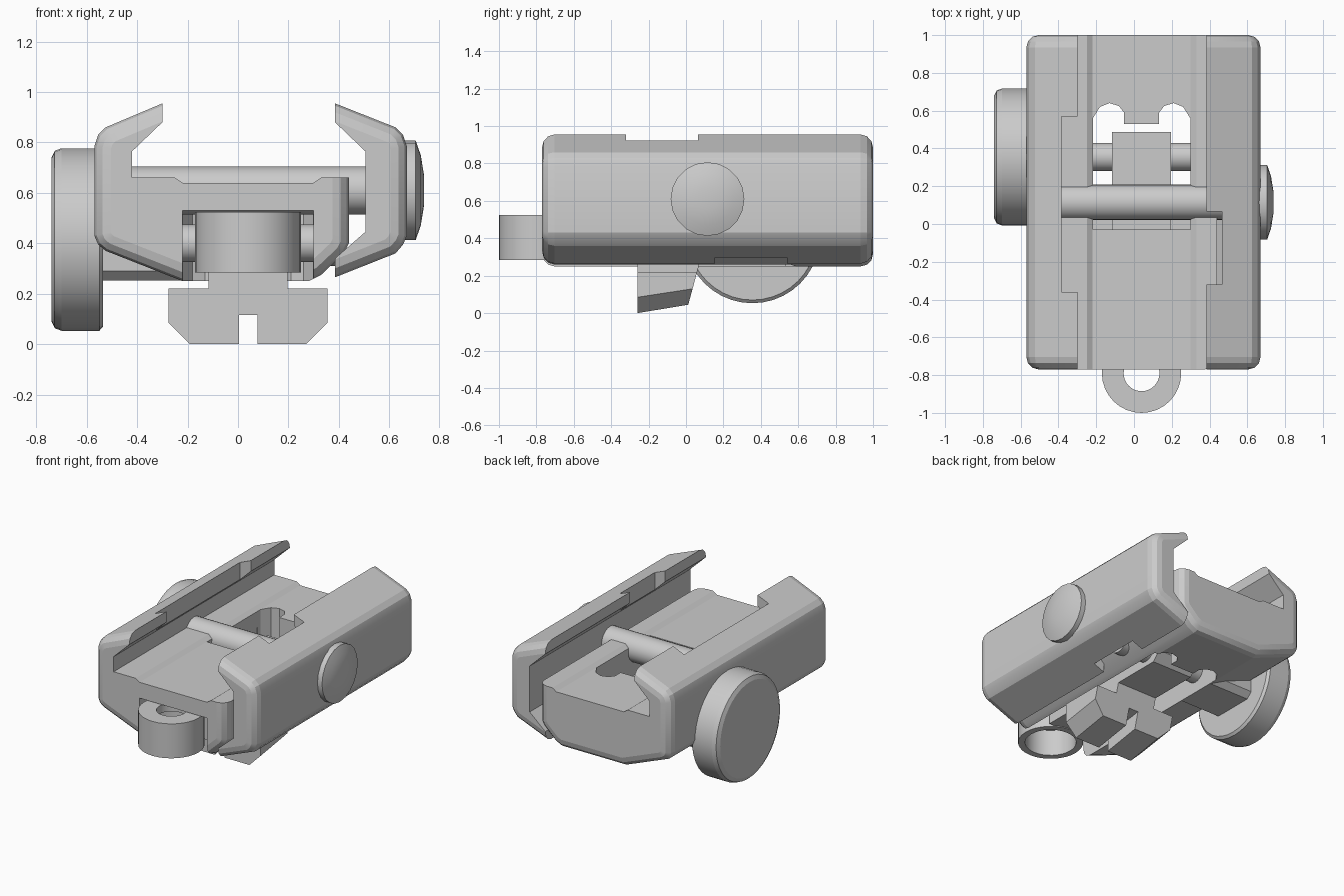
import bpy, bmesh, math
from mathutils import Vector

old = bpy.data.objects.get("Cube")
if old:
    bpy.data.objects.remove(old, do_unlink=True)

metal = bpy.data.materials.new("grey_metal")
metal.use_nodes = True
colour = (0.6, 0.6, 0.6, 1)
metal.diffuse_color = colour
metal.node_tree.nodes["Principled BSDF"].inputs["Base Color"].default_value = colour

Y0, Y1 = -0.77, 1.0      # ends of the rail clamp
MID = 0.04               # x of the lever's centre line


def activate(ob):
    bpy.ops.object.select_all(action='DESELECT')
    ob.select_set(True)
    bpy.context.view_layer.objects.active = ob


def smooth(ob):
    activate(ob)
    bpy.ops.object.shade_smooth_by_angle(angle=math.radians(20))


def finish(bm, name):
    bmesh.ops.recalc_face_normals(bm, faces=bm.faces[:])
    mesh = bpy.data.meshes.new(name)
    bm.to_mesh(mesh)
    bm.free()
    mesh.materials.append(metal)
    ob = bpy.data.objects.new(name, mesh)
    bpy.context.collection.objects.link(ob)
    smooth(ob)
    return ob


def prism(points, axis, a, b):
    """Extrude a 2D outline along x, y or z from a to b."""
    place = {'x': lambda p: (a, p[0], p[1]),
             'y': lambda p: (p[0], a, p[1]),
             'z': lambda p: (p[0], p[1], a)}[axis]
    step = Vector([(b - a) * (axis == c) for c in 'xyz'])
    bm = bmesh.new()
    face = bm.faces.new([bm.verts.new(place(p)) for p in points])
    out = bmesh.ops.extrude_face_region(bm, geom=[face])
    moved = [v for v in out['geom'] if isinstance(v, bmesh.types.BMVert)]
    bmesh.ops.translate(bm, verts=moved, vec=step)
    return bm


def round_ends(ob, run):
    """Round the end edges that follow the outer run of the profile."""
    def on_run(v):
        at_end = min(abs(v.co.y - Y0), abs(v.co.y - Y1)) < 1e-4
        return at_end and any(abs(v.co.x - x) + abs(v.co.z - z) < 1e-4 for x, z in run)
    bm = bmesh.new()
    bm.from_mesh(ob.data)
    edges = [e for e in bm.edges if all(on_run(v) for v in e.verts)
             and abs(e.verts[0].co.y - e.verts[1].co.y) < 1e-4]
    bmesh.ops.bevel(bm, geom=edges, offset=0.066, segments=3, profile=0.5,
                    affect='EDGES', clamp_overlap=True)
    bm.to_mesh(ob.data)
    bm.free()
    smooth(ob)


def cut(ob, *cutters):
    for c in cutters:
        mod = ob.modifiers.new("cut", 'BOOLEAN')
        mod.object, mod.operation, mod.solver = c, 'DIFFERENCE', 'EXACT'
        activate(ob)
        bpy.ops.object.modifier_apply(modifier=mod.name)
        bpy.data.objects.remove(c, do_unlink=True)
    smooth(ob)


def box(x0, x1, y0, y1, z0, z1):
    outline = [(x0, y0), (x1, y0), (x1, y1), (x0, y1)]
    return finish(prism(outline, 'z', z0, z1), "cutter")


def turned(name, profile, y, z, sides=32):
    """Solid of revolution round an x axis; profile holds (x, radius)."""
    bm = bmesh.new()
    rings = []
    for x, r in profile:
        ring = []
        for i in range(sides):
            t = math.tau * i / sides
            ring.append(bm.verts.new((x, y + r * math.cos(t), z + r * math.sin(t))))
        rings.append(ring)
    for a, b in zip(rings, rings[1:]):
        for i in range(sides):
            j = (i + 1) % sides
            bm.faces.new((a[i], a[j], b[j], b[i]))
    bm.faces.new(rings[0])
    bm.faces.new(rings[-1])
    return finish(bm, name)


# Main body: left hook, bed and underside in one profile
outer = [(-0.30, 0.955), (-0.525, 0.86), (-0.555, 0.83), (-0.57, 0.785),
         (-0.57, 0.43), (-0.555, 0.395), (-0.525, 0.37), (-0.22, 0.25),
         (0.28, 0.25), (0.33, 0.275), (0.42, 0.36), (0.44, 0.40), (0.44, 0.66)]
inner = [(0.33, 0.66), (0.30, 0.64), (-0.22, 0.64), (-0.25, 0.66),
         (-0.42, 0.66), (-0.42, 0.765), (-0.30, 0.88)]
body = finish(prism(outer + inner, 'y', Y0, Y1), "main_body")
round_ends(body, outer)

# Lever channel below, twin-arched opening above and lip relief
half = [(0.258, -0.03), (0.258, 0.56), (0.22, 0.62), (0.17, 0.64),
        (0.12, 0.625), (0.093, 0.59), (0.093, 0.53)]
arches = [(MID + x, y) for x, y in half] + [(MID - x, y) for x, y in reversed(half)]
cut(body,
    box(-0.22, 0.30, -0.9, 0.525, 0.1, 0.53),
    finish(prism(arches, 'z', 0.1, 0.8), "cutter"),
    box(-0.385, -0.2, -0.36, 0.57, 0.8, 1.1))

# Separate right jaw with relief cuts in both lips
outer = [(0.385, 0.955), (0.625, 0.86), (0.655, 0.83), (0.67, 0.785),
         (0.67, 0.43), (0.655, 0.395), (0.625, 0.36), (0.385, 0.265)]
inner = [(0.385, 0.34), (0.505, 0.445), (0.505, 0.765), (0.385, 0.88)]
jaw = finish(prism(outer + inner, 'y', Y0, Y1), "right_jaw")
cut(jaw,
    box(0.3, 0.465, -0.32, 0.065, 0.8, 1.1),
    box(0.3, 0.465, 0.155, 0.54, 0.2, 0.5))
round_ends(jaw, outer)

# Cross bolt with domed head
turned("cross_bolt", [(-0.45, 0.095), (0.6, 0.095)], 0.115, 0.61, 20)
turned("bolt_head", [(0.6, 0.197), (0.705, 0.197), (0.725, 0.14), (0.738, 0.06)],
       0.115, 0.61, 20)

# Round knob, its flat-bottomed boss, axle and end collar
turned("knob", [(-0.535, 0.345), (-0.55, 0.362), (-0.70, 0.362), (-0.727, 0.352),
                (-0.74, 0.325)], 0.355, 0.415, 40)
boss = [(0.17, 0.45), (0.17, 0.29), (0.21, 0.252), (0.50, 0.252), (0.54, 0.29),
        (0.54, 0.45)]
finish(prism(boss, 'x', -0.56, -0.221), "knob_boss")
turned("axle", [(-0.4, 0.075), (0.4, 0.075)], 0.355, 0.40, 24)
turned("axle_collar", [(0.32, 0.09), (0.43, 0.09)], 0.355, 0.40, 24)

# Lever arm and its finger ring, hollowed from below
arm = [(-0.615, 0.29), (0.43, 0.29), (0.488, 0.35), (0.488, 0.515), (-0.615, 0.515)]
finish(prism(arm, 'x', MID - 0.157, MID + 0.157), "lever_arm")

section = [(0.21, 0.285), (0.21, 0.525), (0.095, 0.525), (0.095, 0.47),
           (0.165, 0.47), (0.165, 0.285)]
N, S = 32, len(section)
bm = bmesh.new()
for i in range(N):
    t = math.tau * i / N
    for r, z in section:
        bm.verts.new((MID + r * math.cos(t), -0.79 + r * math.sin(t), z))
bm.verts.ensure_lookup_table()
for i in range(N):
    a, b = S * i, S * ((i + 1) % N)
    for k in range(S):
        m = (k + 1) % S
        bm.faces.new([bm.verts[n] for n in (a + k, a + m, b + m, b + k)])
finish(bm, "lever_ring")

# Slotted foot, leaning towards the back
half = [(0.037, 0), (0.23, 0), (0.315, 0.085), (0.315, 0.22), (0.157, 0.22),
        (0.157, 0.3)]
foot = [(MID + x, z) for x, z in half] + [(MID - x, z) for x, z in reversed(half)]
foot += [(MID - 0.037, 0.115), (MID + 0.037, 0.115)]
bm = prism(foot, 'y', -0.26, 0)
for v in bm.verts:
    if v.co.y > -0.1:
        if v.co.z < 0.15:
            v.co.z += 0.045
        v.co.y = 0.27 * v.co.z
finish(bm, "lever_foot")
